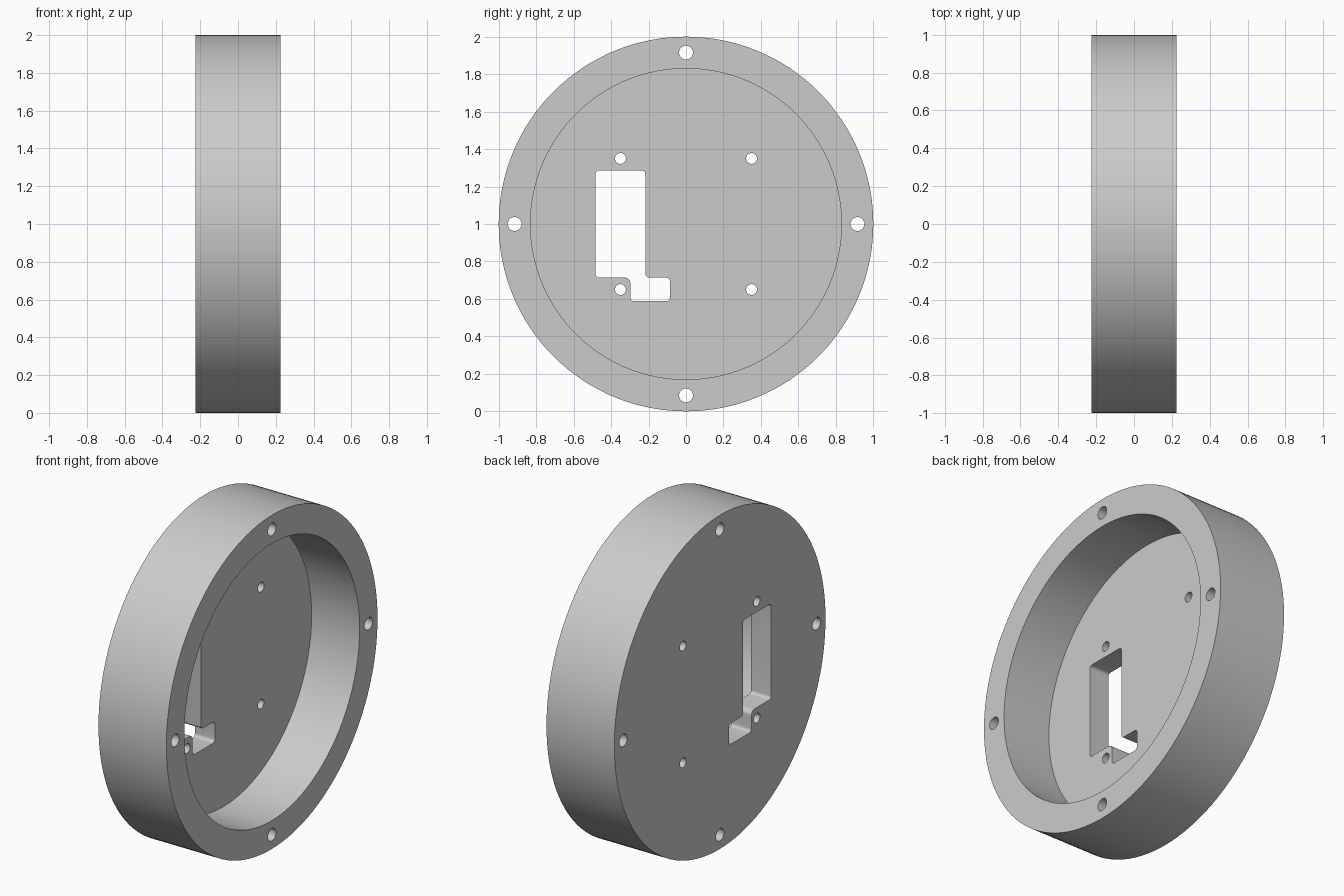
import bpy, bmesh, math
from mathutils import Vector

if "Cube" in bpy.data.objects:
    bpy.data.objects.remove(bpy.data.objects["Cube"])

HALF = 0.225      # half the depth of the housing
FLOOR = -0.093    # inner face of the floor plate
OVER = 0.1        # cutter overshoot


def circle(y, z, r, n):
    return [Vector((y + r * math.cos(math.tau * i / n),
                    z + r * math.sin(math.tau * i / n))) for i in range(n)]


def rounded(corners, steps=6):
    """Fillet each right-angled corner (y, z, radius)."""
    pts = [Vector(c[:2]) for c in corners]
    out = []
    for i, p in enumerate(pts):
        r = corners[i][2]
        back = (pts[i - 1] - p).normalized() * r
        ahead = (pts[(i + 1) % len(pts)] - p).normalized() * r
        for k in range(steps + 1):
            t = math.pi / 2 * k / steps
            out.append(p + back * (1 - math.sin(t)) + ahead * (1 - math.cos(t)))
    return out


def prism(bm, outline, x0, x1):
    """Extrude a closed y-z outline along x."""
    lo = [bm.verts.new((x0, p.x, p.y)) for p in outline]
    hi = [bm.verts.new((x1, p.x, p.y)) for p in outline]
    bm.faces.new(lo[::-1])
    bm.faces.new(hi)
    n = len(outline)
    for i in range(n):
        j = (i + 1) % n
        bm.faces.new((lo[i], lo[j], hi[j], hi[i]))


def make(name, prisms):
    bm = bmesh.new()
    for p in prisms:
        prism(bm, *p)
    bmesh.ops.recalc_face_normals(bm, faces=bm.faces)
    mesh = bpy.data.meshes.new(name)
    bm.to_mesh(mesh)
    bm.free()
    ob = bpy.data.objects.new(name, mesh)
    bpy.context.collection.objects.link(ob)
    return ob


# Solid disc and the shallow recess
housing = make("round_housing", [(circle(0, 1, 1, 128), -HALF, HALF)])
recess = make("recess_cutter", [(circle(0, 1, 0.83, 128), FLOOR, HALF + OVER)])

# Stepped connector opening, rim bolt holes and floor screw holes
opening = rounded([(-0.484, 0.714, 0.02), (-0.297, 0.714, 0.03),
                   (-0.297, 0.588, 0.02), (-0.086, 0.588, 0.02),
                   (-0.086, 0.714, 0.02), (-0.217, 0.714, 0.02),
                   (-0.217, 1.286, 0.02), (-0.484, 1.286, 0.02)])
outlines = [opening]
for y, z in ((1, 0), (0, 1), (-1, 0), (0, -1)):
    outlines.append(circle(0.915 * y, 1 + 0.915 * z, 0.037, 32))
for y in (-0.35, 0.35):
    for z in (0.65, 1.35):
        outlines.append(circle(y, z, 0.029, 32))
holes = make("hole_cutter", [(o, -HALF - OVER, HALF + OVER) for o in outlines])

# Cut, then bake the result and drop the cutters
for cutter in (recess, holes):
    cutter.hide_render = True
    mod = housing.modifiers.new(cutter.name, 'BOOLEAN')
    mod.operation = 'DIFFERENCE'
    mod.solver = 'EXACT'
    mod.object = cutter
deps = bpy.context.evaluated_depsgraph_get()
baked = bpy.data.meshes.new_from_object(housing.evaluated_get(deps))
housing.modifiers.clear()
housing.data = baked
for cutter in (recess, holes):
    bpy.data.objects.remove(cutter)

# Single grey material
grey = bpy.data.materials.new("light_grey")
grey.use_nodes = True
color = (0.6, 0.6, 0.6, 1)
grey.diffuse_color = color
grey.node_tree.nodes["Principled BSDF"].inputs["Base Color"].default_value = color
housing.data.materials.clear()
housing.data.materials.append(grey)

# Smooth curved walls, crisp rims
bpy.ops.object.select_all(action='DESELECT')
housing.select_set(True)
bpy.context.view_layer.objects.active = housing
bpy.ops.object.shade_smooth_by_angle(angle=math.radians(30))
